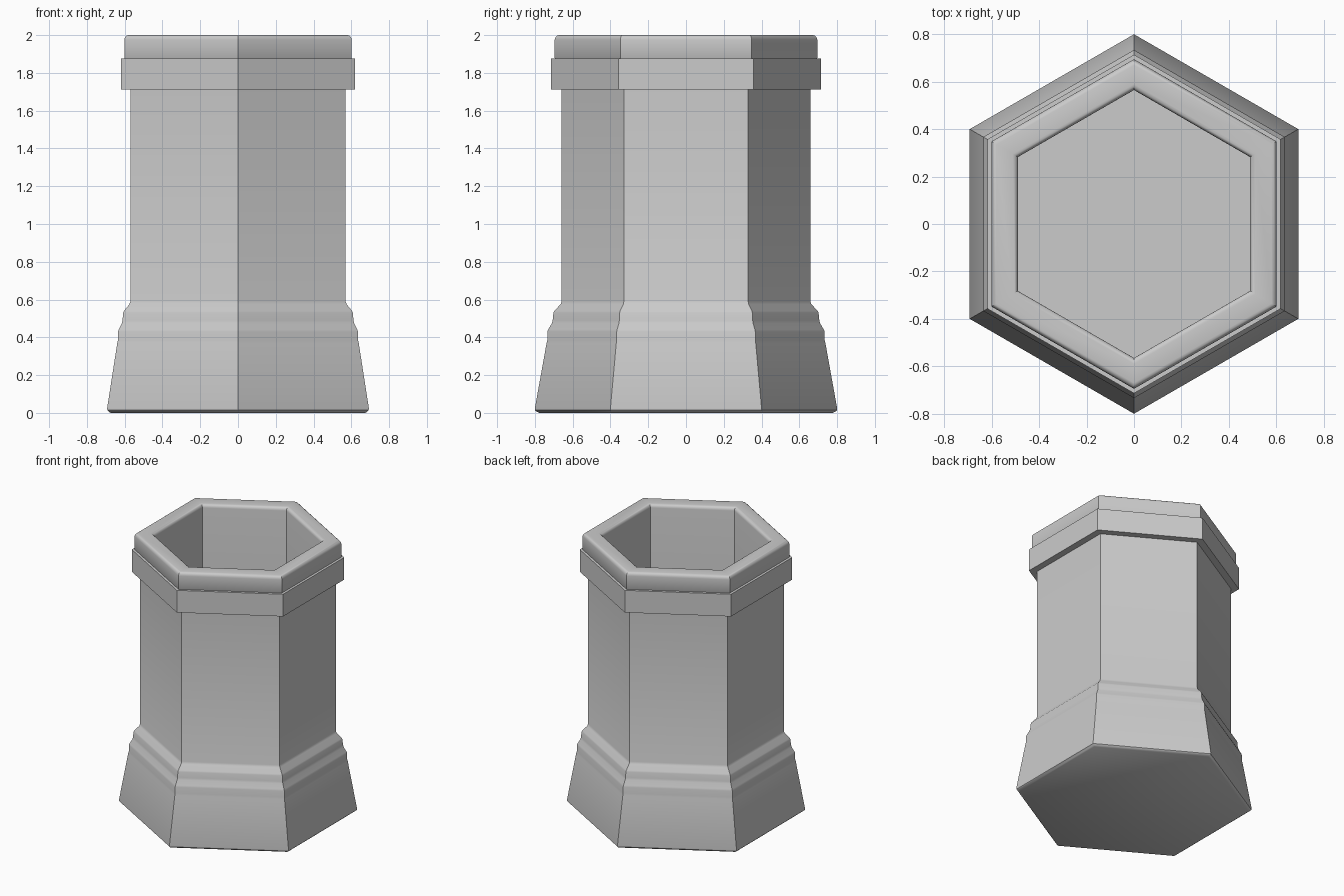
import bpy
import bmesh
from math import sin, cos, pi, radians

if "Cube" in bpy.data.objects:
    bpy.data.objects.remove(bpy.data.objects["Cube"])


def hex_loft(name, profile, closed=False):
    """Sweep a (corner radius, z) profile around a hexagon with corners on +-y."""
    bm = bmesh.new()
    rings = [[bm.verts.new((r * cos(pi / 2 + i * pi / 3), r * sin(pi / 2 + i * pi / 3), z))
              for i in range(6)] for r, z in profile]
    pairs = list(zip(rings, rings[1:]))
    if closed:
        pairs.append((rings[-1], rings[0]))
    for a, b in pairs:
        for i in range(6):
            j = (i + 1) % 6
            bm.faces.new((a[i], a[j], b[j], b[i]))
    if not closed:
        bm.faces.new(rings[0])
        bm.faces.new(rings[-1])
    bmesh.ops.recalc_face_normals(bm, faces=bm.faces)
    mesh = bpy.data.meshes.new(name)
    bm.to_mesh(mesh)
    bm.free()
    obj = bpy.data.objects.new(name, mesh)
    bpy.context.collection.objects.link(obj)
    bpy.ops.object.select_all(action='DESELECT')
    obj.select_set(True)
    bpy.context.view_layer.objects.active = obj
    bpy.ops.object.shade_smooth_by_angle(angle=radians(35))
    return obj


def rounded(r, z, size, start, end, steps=4):
    """Quarter-round points about a centre inset from a profile corner."""
    return [(r + size * cos(radians(start + (end - start) * k / steps)),
             z + size * sin(radians(start + (end - start) * k / steps)))
            for k in range(steps + 1)]


# Chimney pot: flared foot, stepped moulding, straight shaft, rounded lip, hollow inside
profile = [(0.778, 0.0), (0.79, 0.006), (0.799, 0.014), (0.80, 0.025),
           (0.738, 0.37), (0.734, 0.385), (0.734, 0.43), (0.729, 0.442),
           (0.71, 0.475), (0.706, 0.49), (0.702, 0.53), (0.697, 0.54),
           (0.664, 0.575), (0.658, 0.59), (0.658, 1.71), (0.658, 1.86),
           (0.688, 1.868), (0.695, 1.878)]
profile += rounded(0.670, 1.975, 0.025, 0, 90)
profile += rounded(0.590, 1.975, 0.025, 90, 180)
profile += [(0.565, 0.80)]
hex_loft("chimney_pot", profile)

# Square-edged band below the lip
hex_loft("collar_band", [(0.65, 1.712), (0.714, 1.712), (0.714, 1.876), (0.65, 1.876)], closed=True)
